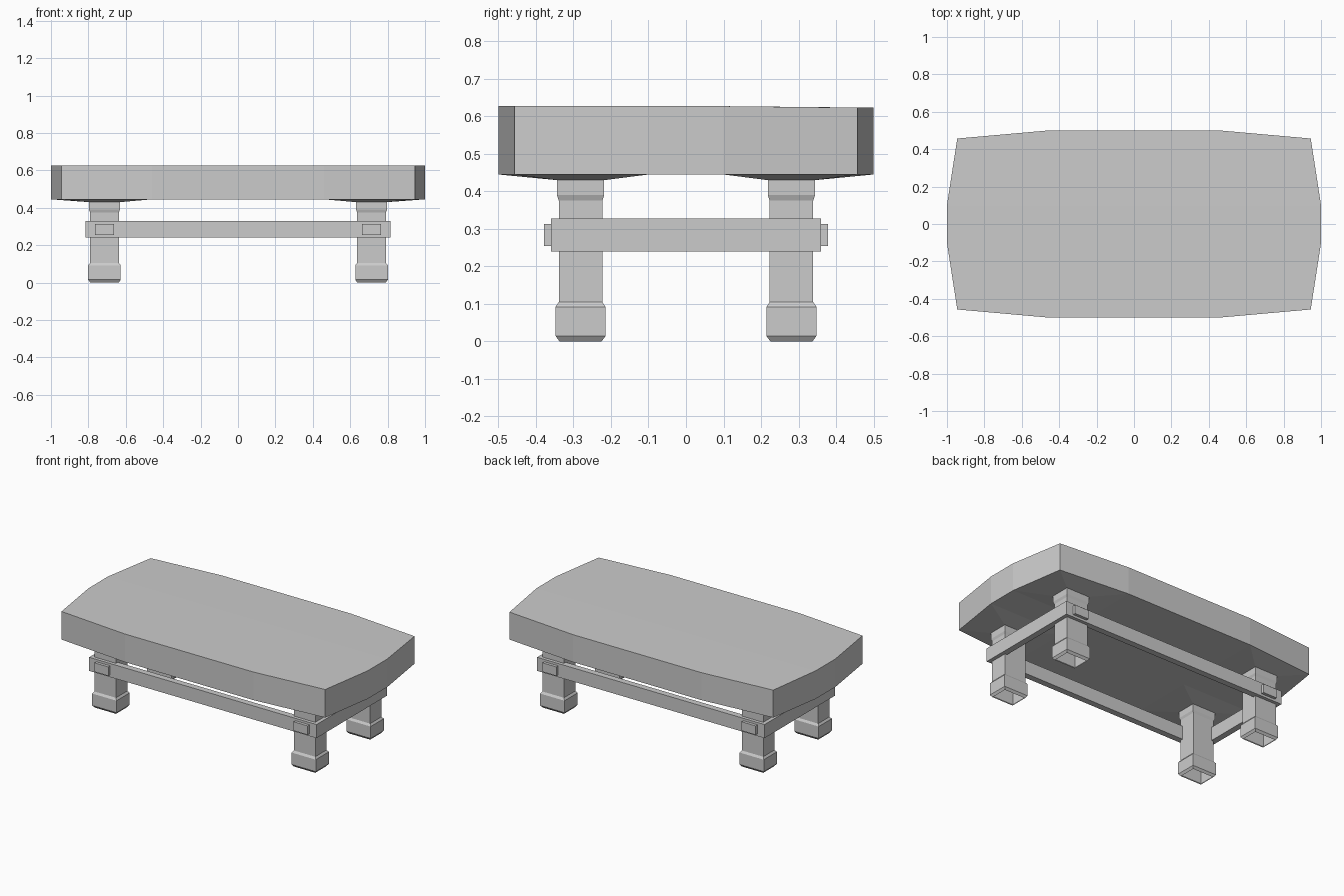
import bpy, bmesh

if "Cube" in bpy.data.objects:
    bpy.data.objects.remove(bpy.data.objects["Cube"])

LEG_X, LEG_Y = 0.714, 0.281


def make_object(name, bm):
    bmesh.ops.recalc_face_normals(bm, faces=bm.faces)
    mesh = bpy.data.meshes.new(name)
    bm.to_mesh(mesh)
    bm.free()
    ob = bpy.data.objects.new(name, mesh)
    bpy.context.collection.objects.link(ob)
    return ob


def rect(bm, cx, cy, hx, hy, z):
    return [bm.verts.new((cx + a * hx, cy + b * hy, z))
            for a, b in ((-1, -1), (1, -1), (1, 1), (-1, 1))]


def bridge(bm, a, b):
    n = len(a)
    for i in range(n):
        bm.faces.new((a[i], a[(i + 1) % n], b[(i + 1) % n], b[i]))


def box(name, x0, x1, y0, y1, z0, z1):
    bm = bmesh.new()
    c = ((x0 + x1) / 2, (y0 + y1) / 2, (x1 - x0) / 2, (y1 - y0) / 2)
    lo, hi = rect(bm, *c, z0), rect(bm, *c, z1)
    bridge(bm, lo, hi)
    bm.faces.new(lo)
    bm.faces.new(hi)
    return make_object(name, bm)


# Tabletop: 4x4 grid with bowed edges, underside swelling down to each leg
def grid_point(i, j):
    sx, sy = (-1, -1, 1, 1)[i], (-1, -1, 1, 1)[j]
    outer_x, outer_y = i in (0, 3), j in (0, 3)
    if outer_x:
        x, y = (0.945, 0.457) if outer_y else (1.0, 0.1)
    else:
        x, y = 0.46, (0.5 if outer_y else 0.1)
    return sx * x, sy * y


bm = bmesh.new()
top, bot = {}, {}
for i in range(4):
    for j in range(4):
        x, y = grid_point(i, j)
        top[i, j] = bm.verts.new((x, y, 0.623 if j == 3 else 0.627))
        bot[i, j] = bm.verts.new((x, y, 0.445))
for i in range(3):
    for j in range(3):
        ids = [(i, j), (i + 1, j), (i + 1, j + 1), (i, j + 1)]
        bm.faces.new([top[k] for k in ids])
        low = [bot[k] for k in ids]
        if i != 1 and j != 1:
            pad = rect(bm, (i - 1) * LEG_X, (j - 1) * LEG_Y, 0.084, 0.064, 0.43)
            bridge(bm, low, pad)
            bm.faces.new(pad)
        else:
            bm.faces.new(low)
rim = ([(i, 0) for i in range(3)] + [(3, j) for j in range(3)] +
       [(i, 3) for i in (3, 2, 1)] + [(0, j) for j in (3, 2, 1)])
bridge(bm, [bot[k] for k in rim], [top[k] for k in rim])
make_object("tabletop", bm)

# Legs: square profile with collar, shaft and foot, open underneath
PROFILE = [(0.43, 0.083, 0.063), (0.39, 0.083, 0.063), (0.375, 0.077, 0.058),
           (0.105, 0.077, 0.058), (0.092, 0.087, 0.067), (0.015, 0.087, 0.067),
           (0.0, 0.076, 0.056)]
for sx, side in ((-1, "left"), (1, "right")):
    for sy, end in ((-1, "front"), (1, "back")):
        bm = bmesh.new()
        rings = [rect(bm, sx * LEG_X, sy * LEG_Y, hx, hy, z) for z, hx, hy in PROFILE]
        for a, b in zip(rings, rings[1:]):
            bridge(bm, a, b)
        make_object(f"{end}_{side}_leg", bm)
        # Peg through the rail
        y0, y1 = sorted((sy * 0.34, sy * 0.379))
        box(f"{end}_{side}_peg", sx * LEG_X - 0.05, sx * LEG_X + 0.05, y0, y1, 0.255, 0.313)

# Rails wrapping the outside of the legs
for s, end, side in ((-1, "front", "left"), (1, "back", "right")):
    y0, y1 = sorted((s * 0.32, s * 0.36))
    box(f"{end}_rail", -0.815, 0.815, y0, y1, 0.24, 0.328)
    x0, x1 = sorted((s * 0.775, s * 0.815))
    box(f"{side}_rail", x0, x1, -0.32, 0.32, 0.24, 0.328)
